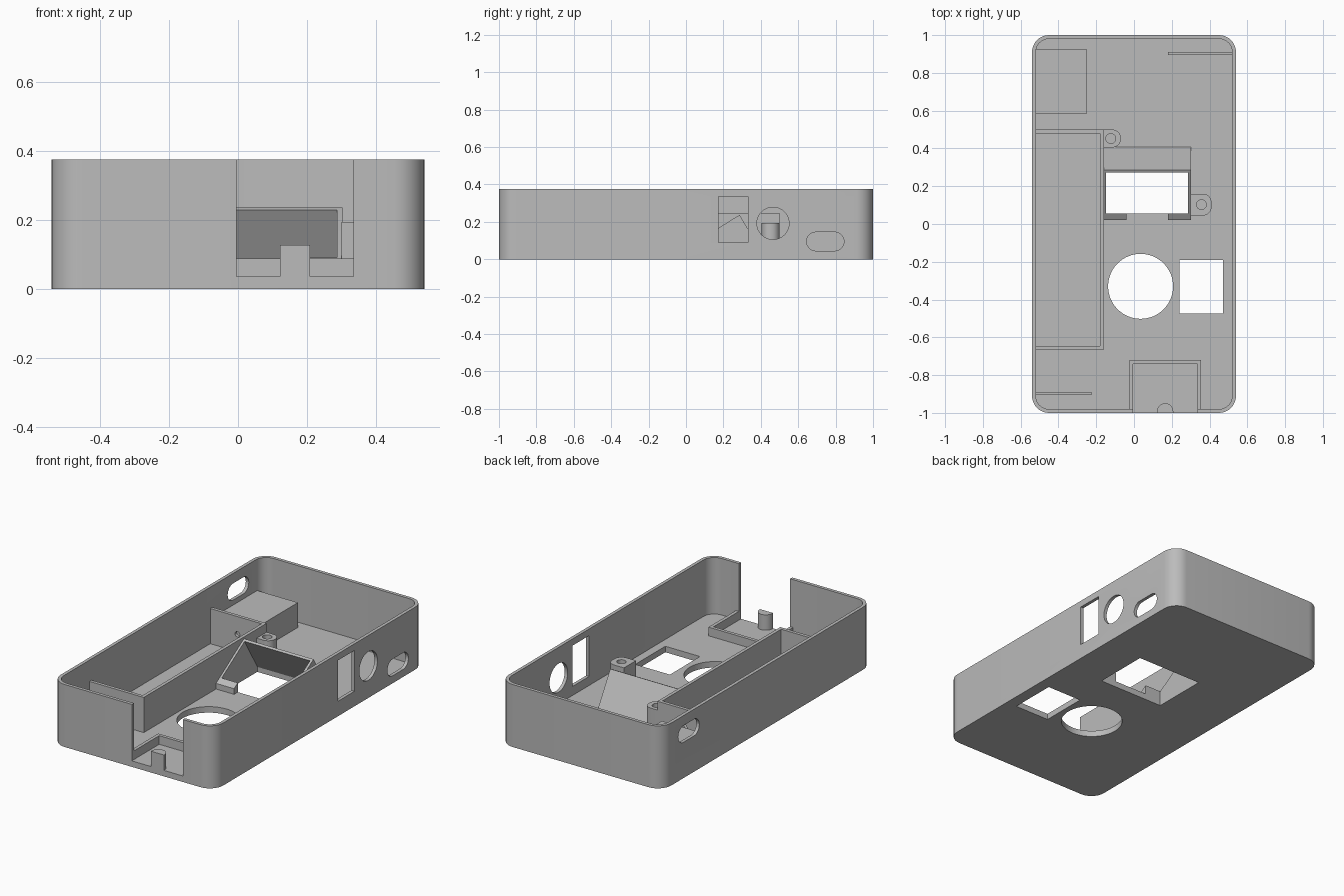
import bpy, bmesh, math
from mathutils import Matrix

if "Cube" in bpy.data.objects:
    bpy.data.objects.remove(bpy.data.objects["Cube"])

grey = bpy.data.materials.new("plain grey")
grey.diffuse_color = (0.5, 0.5, 0.5, 1)
grey.use_nodes = True
grey.node_tree.nodes["Principled BSDF"].inputs["Base Color"].default_value = grey.diffuse_color

FLOOR = 0.036   # top of the floor plate
H = 0.375       # rim height
SINK = 0.03     # parts start slightly inside the floor


def prism(name, profile, axis, lo, hi):
    """Extrude a 2D outline along an axis. z: (x, y) outline, x: (y, z) outline."""
    bm = bmesh.new()
    put = {"z": lambda a, b: (a, b, lo), "x": lambda a, b: (lo, a, b)}[axis]
    face = bm.faces.new([bm.verts.new(put(a, b)) for a, b in profile])
    ext = bmesh.ops.extrude_face_region(bm, geom=[face])
    move = (0, 0, hi - lo) if axis == "z" else (hi - lo, 0, 0)
    bmesh.ops.translate(bm, vec=move,
                        verts=[v for v in ext["geom"] if isinstance(v, bmesh.types.BMVert)])
    bmesh.ops.recalc_face_normals(bm, faces=bm.faces)
    mesh = bpy.data.meshes.new(name)
    bm.to_mesh(mesh)
    bm.free()
    mesh.materials.append(grey)
    ob = bpy.data.objects.new(name, mesh)
    bpy.context.collection.objects.link(ob)
    return ob


def rounded(a0, a1, b0, b1, r, n=8, corners=(1, 1, 1, 1)):
    """Rectangle outline with chosen corners rounded (from lower left, counterclockwise)."""
    pts = []
    centres = [(a0, b0, 1, 1), (a1, b0, -1, 1), (a1, b1, -1, -1), (a0, b1, 1, -1)]
    for k, (a, b, sa, sb) in enumerate(centres):
        if not corners[k]:
            pts.append((a, b))
            continue
        for i in range(n + 1):
            t = math.pi + (k + i / n) * math.pi / 2
            pts.append((a + sa * r + r * math.cos(t), b + sb * r + r * math.sin(t)))
    return pts


def circle(a, b, r, n=48):
    return [(a + r * math.cos(2 * math.pi * i / n), b + r * math.sin(2 * math.pi * i / n))
            for i in range(n)]


def rect(a0, a1, b0, b1):
    return [(a0, b0), (a1, b0), (a1, b1), (a0, b1)]


def box(name, x0, x1, y0, y1, z0, z1):
    return prism(name, rect(x0, x1, y0, y1), "z", z0, z1)


def cut(ob, *cutters):
    bpy.context.view_layer.objects.active = ob
    for c in cutters:
        mod = ob.modifiers.new("cut", "BOOLEAN")
        mod.operation = "DIFFERENCE"
        mod.solver = "EXACT"
        mod.object = c
        bpy.ops.object.modifier_apply(modifier=mod.name)
        bpy.data.objects.remove(c)


# Open tray with rounded corners
tray = prism("case_shell", rounded(-0.54, 0.54, -1, 1, 0.09), "z", 0, H)
cut(tray,
    prism("cavity", rounded(-0.52, 0.52, -0.98, 0.98, 0.07), "z", FLOOR, 0.5),
    # floor openings
    prism("round_opening", circle(0.035, -0.33, 0.172, 64), "z", -0.1, 0.1),
    box("square_opening", 0.24, 0.47, -0.475, -0.19, -0.1, 0.1),
    box("hood_opening", -0.147, 0.285, 0.055, 0.393, -0.1, 0.1),
    # front notch
    box("front_notch", -0.005, 0.335, -1.1, -0.95, FLOOR, 0.5),
    # side wall openings
    prism("switch_window", rect(0.175, 0.332, 0.09, 0.335), "x", 0.45, 0.6),
    prism("round_port", circle(0.465, 0.192, 0.086), "x", 0.45, 0.6),
    prism("right_slot", rounded(0.645, 0.845, 0.045, 0.145, 0.0499), "x", 0.45, 0.6),
    prism("left_slot", rounded(0.645, 0.845, 0.215, 0.315, 0.0499), "x", -0.6, -0.45))

# Battery compartment walls with a wire hole in each end
box("compartment_long_wall", -0.18, -0.16, -0.665, 0.5, SINK, 0.247)
for name, y0 in (("front", -0.665), ("back", 0.48)):
    wall = box("compartment_" + name + "_wall", -0.525, -0.175, y0, y0 + 0.02, SINK, 0.247)
    hole = prism("wire_hole", circle(0, 0, 0.016, 20), "z", -0.1, 0.1)
    hole.data.transform(Matrix.Translation((-0.34, y0, 0.14)) @ Matrix.Rotation(math.pi / 2, 4, "X"))
    cut(wall, hole)

# Raised block in the back left corner
box("corner_block", -0.525, -0.25, 0.585, 0.925, SINK, 0.185)

# Thin floor ribs
box("back_rib", 0.18, 0.525, 0.895, 0.91, SINK, 0.09)
box("front_rib", -0.525, -0.225, -0.905, -0.89, SINK, 0.09)

# Low frame and peg behind the front notch
box("notch_frame_back", -0.025, 0.355, -0.74, -0.72, SINK, 0.088)
for name, x0 in (("left", -0.025), ("right", 0.335)):
    box("notch_frame_" + name, x0, x0 + 0.02, -0.985, -0.735, SINK, 0.088)
peg = [(0.165 + 0.043 * math.cos(math.pi * i / 16), -0.992 + 0.043 * math.sin(math.pi * i / 16))
       for i in range(17)]
prism("cable_peg", [(0.122, -1.0)] + peg[::-1] + [(0.208, -1.0)], "z", SINK, 0.128)

# Sloped hood around the floor window
cheek = [(0.02, SINK), (0.41, SINK), (0.287, 0.236), (0.272, 0.229), (0.02, 0.07)]
prism("hood_left_cheek", cheek, "x", -0.16, -0.147)
prism("hood_right_cheek", cheek, "x", 0.287, 0.302)
prism("hood_slope", [(0.41, SINK), (0.287, 0.236), (0.272, 0.229), (0.393, SINK)], "x", -0.15, 0.29)
lip = [(0.02, SINK), (0.055, SINK), (0.055, 0.092), (0.02, 0.07)]
prism("hood_left_lip", lip, "x", -0.15, -0.04)
prism("hood_right_lip", lip, "x", 0.18, 0.29)

# Screw posts, rounded on the free side
for name, x0, x1, y0, y1 in (("back", -0.165, -0.07, 0.405, 0.5), ("side", 0.3, 0.41, 0.045, 0.16)):
    post = prism(name + "_screw_post", rounded(x0, x1, y0, y1, 0.045, 8, (0, 1, 1, 0)), "z", SINK, 0.194)
    cut(post, prism("screw_hole", circle(x1 - 0.053, (y0 + y1) / 2, 0.026, 24), "z", 0.06, 0.3))

# Smooth curved walls, keep hard edges
bpy.ops.object.select_all(action="SELECT")
bpy.context.view_layer.objects.active = tray
bpy.ops.object.shade_smooth_by_angle(angle=math.radians(30))
